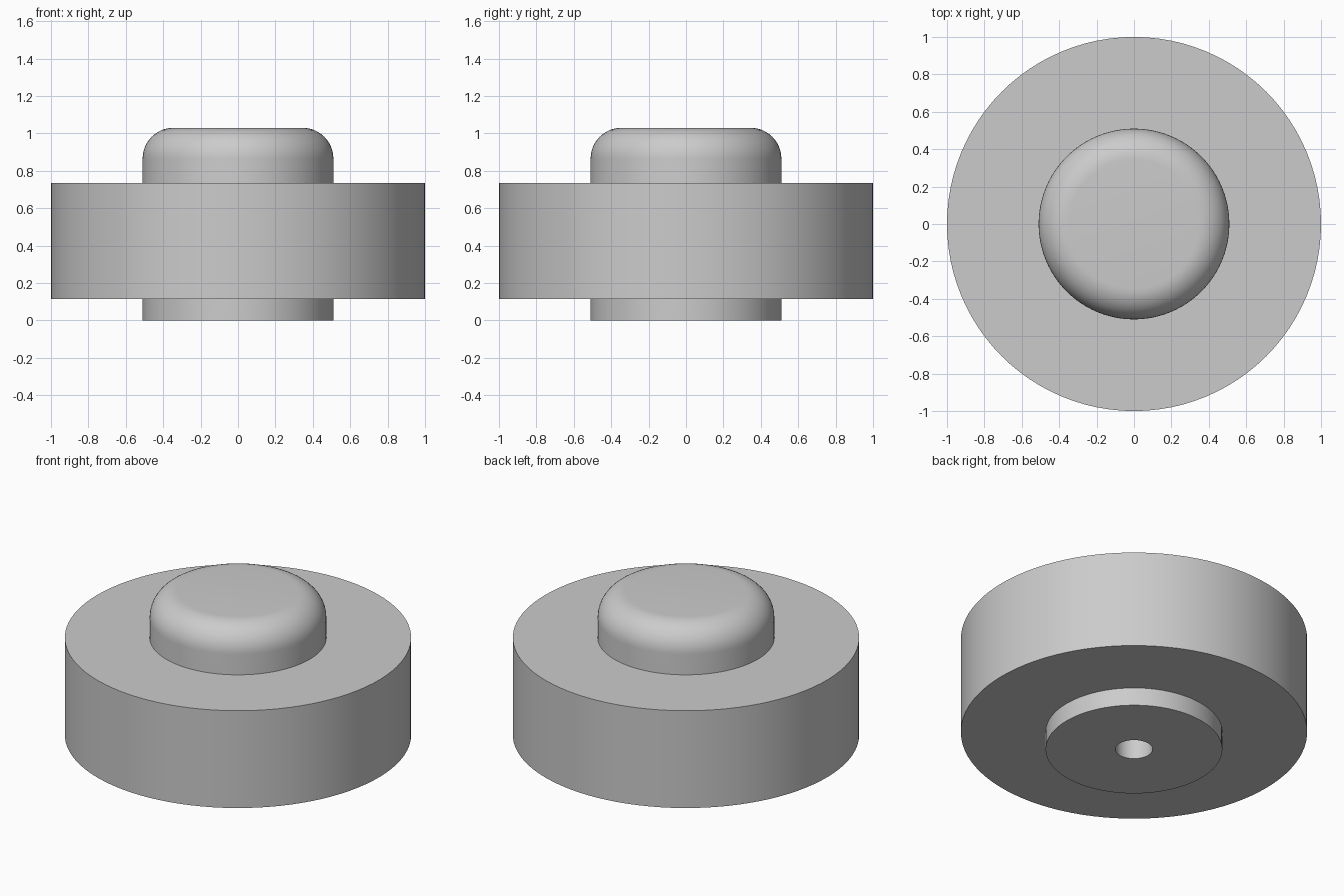
import bpy
import bmesh
import math
from mathutils import Matrix

SEGMENTS = 96

cube = bpy.data.objects.get("Cube")
if cube:
    bpy.data.objects.remove(cube, do_unlink=True)

grey = bpy.data.materials.new("plain_grey")
grey.use_nodes = True
colour = (0.6, 0.6, 0.6, 1)
grey.diffuse_color = colour
grey.node_tree.nodes["Principled BSDF"].inputs["Base Color"].default_value = colour


def lathe(name, profile, closed=False):
    """Spin a radius/height profile about the z axis."""
    bm = bmesh.new()
    verts = [bm.verts.new((r, 0, z)) for r, z in profile]
    edges = [bm.edges.new(pair) for pair in zip(verts, verts[1:])]
    if closed:
        edges.append(bm.edges.new((verts[-1], verts[0])))
    bmesh.ops.spin(bm, geom=verts + edges, axis=(0, 0, 1), cent=(0, 0, 0),
                   angle=math.tau, steps=SEGMENTS, use_duplicate=False)
    bmesh.ops.remove_doubles(bm, verts=bm.verts, dist=0.0001)
    bmesh.ops.recalc_face_normals(bm, faces=bm.faces)
    mesh = bpy.data.meshes.new(name)
    bm.to_mesh(mesh)
    bm.free()
    mesh.materials.append(grey)
    obj = bpy.data.objects.new(name, mesh)
    bpy.context.collection.objects.link(obj)
    bpy.ops.object.select_all(action="DESELECT")
    obj.select_set(True)
    bpy.context.view_layer.objects.active = obj
    bpy.ops.object.shade_smooth_by_angle(angle=math.radians(30))
    return obj


# Hub: blind hole from below, straight side, rounded top rim
hub_radius, top, fillet, hole, hole_end = 0.51, 1.03, 0.165, 0.107, 0.72
rim = [(hub_radius - fillet + fillet * math.cos(a),
        top - fillet + fillet * math.sin(a))
       for a in (math.pi / 2 * i / 12 for i in range(13))]
lathe("hub", [(0, hole_end), (hole, hole_end), (hole, 0), (hub_radius, 0)]
      + rim + [(0, top)])

# Wheel: plain thick ring, its bore tucked just inside the hub
bottom, upper, bore = 0.115, 0.735, 0.5
lathe("wheel", [(bore, bottom), (1, bottom), (1, upper), (bore, upper)], closed=True)
